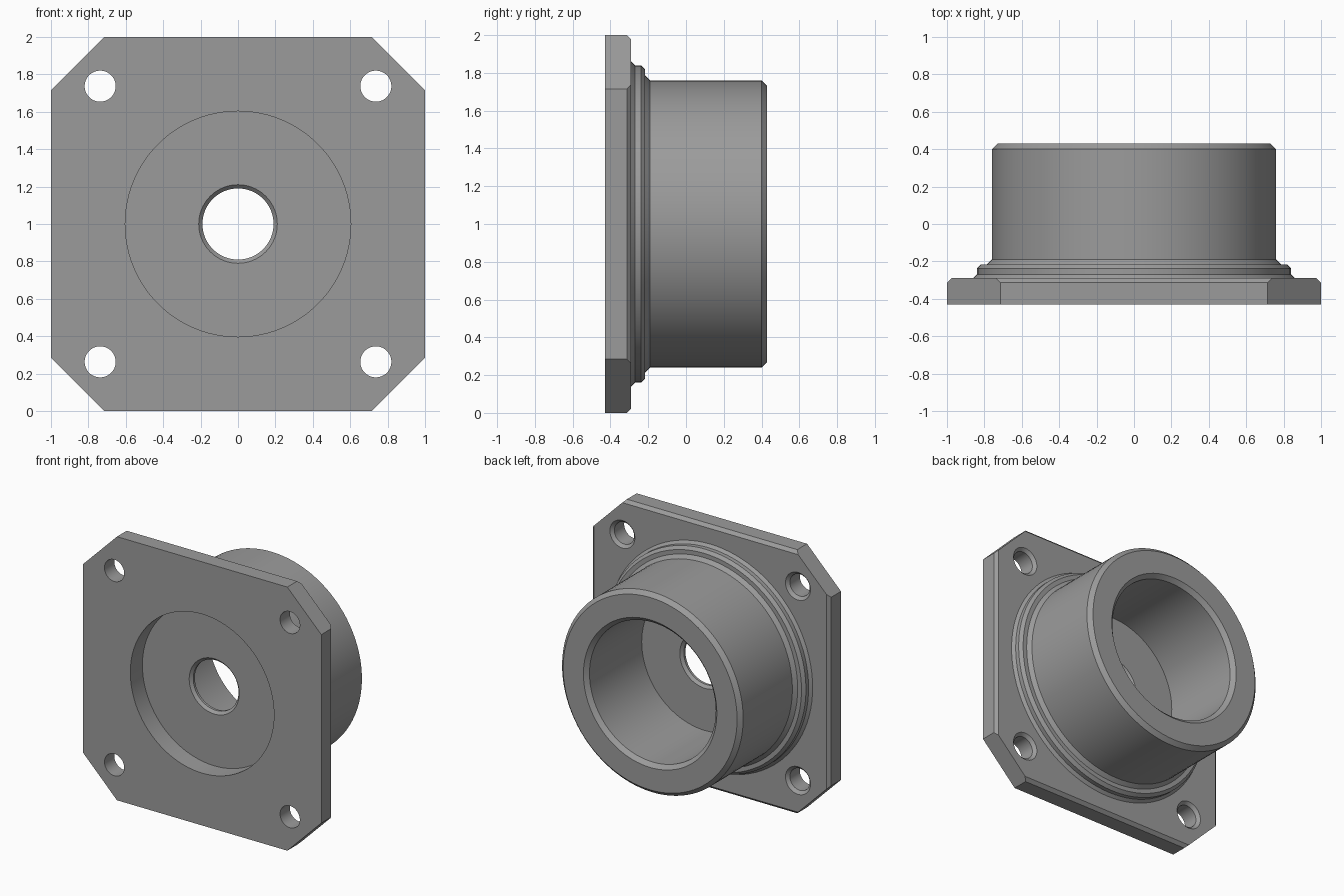
import bpy, bmesh, math
from mathutils import Vector

if "Cube" in bpy.data.objects:
    bpy.data.objects.remove(bpy.data.objects["Cube"])

SEG = 96


def finish(name, bm):
    bmesh.ops.recalc_face_normals(bm, faces=bm.faces)
    mesh = bpy.data.meshes.new(name)
    bm.to_mesh(mesh)
    bm.free()
    obj = bpy.data.objects.new(name, mesh)
    bpy.context.collection.objects.link(obj)
    return obj


def turned(name, profile, x=0.0, z=1.0, seg=SEG):
    """Solid of revolution about the y axis from (radius, y) points."""
    bm = bmesh.new()
    rings = []
    for r, y in profile:
        rings.append([bm.verts.new((x + r * math.cos(2 * math.pi * i / seg), y,
                                    z + r * math.sin(2 * math.pi * i / seg)))
                      for i in range(seg)])
    for a, b in zip(rings, rings[1:]):
        for i in range(seg):
            j = (i + 1) % seg
            bm.faces.new((a[i], a[j], b[j], b[i]))
    bm.faces.new(rings[0])
    bm.faces.new(rings[-1])
    return finish(name, bm)


def combine(obj, other, operation):
    mod = obj.modifiers.new(operation.lower(), 'BOOLEAN')
    mod.operation = operation
    mod.solver = 'EXACT'
    mod.object = other
    bpy.context.view_layer.objects.active = obj
    bpy.ops.object.modifier_apply(modifier=mod.name)
    bpy.data.objects.remove(other)


# Square plate with bevelled back edges, then its corners cut off
bm = bmesh.new()
for h, y in ((1.0, -0.43), (1.0, -0.313), (0.977, -0.29)):
    for sx in (-1, 1):
        for sz in (-1, 1):
            bm.verts.new((sx * h, y, 1 + sz * h))
bmesh.ops.convex_hull(bm, input=bm.verts)
bmesh.ops.dissolve_limit(bm, angle_limit=0.01, verts=bm.verts, edges=bm.edges)
for sx in (-1, 1):
    for sz in (-1, 1):
        bmesh.ops.bisect_plane(bm, geom=bm.verts[:] + bm.edges[:] + bm.faces[:],
                               plane_co=Vector((sx, 0, 1 + sz * 0.715)),
                               plane_no=Vector((sx, 0, sz)), clear_outer=True)
        bmesh.ops.holes_fill(bm, edges=[e for e in bm.edges if e.is_boundary])
flange = finish("mounting_flange", bm)

# Stepped hub
hub = turned("hub", [(0.86, -0.36), (0.86, -0.29), (0.84, -0.27), (0.84, -0.238),
                     (0.818, -0.216), (0.786, -0.216), (0.76, -0.19),
                     (0.76, 0.40), (0.73, 0.43)])
combine(flange, hub, 'UNION')

# Front recess, rear bore and central hole
for name, profile in (
        ("recess", [(0.603, -0.5), (0.603, -0.285)]),
        ("bore", [(0.53, -0.226), (0.53, 0.40), (0.59, 0.46)]),
        ("centre_hole", [(0.22, -0.295), (0.19, -0.265),
                         (0.19, -0.246), (0.22, -0.216)])):
    combine(flange, turned(name, profile), 'DIFFERENCE')

# Countersunk bolt holes
for sx in (-1, 1):
    for sz in (-1, 1):
        cutter = turned("bolt_hole", [(0.083, -0.5), (0.083, -0.312), (0.115, -0.28)],
                        sx * 0.737, 1 + sz * 0.737, 48)
        combine(flange, cutter, 'DIFFERENCE')

# Plain grey metal
grey = bpy.data.materials.new("grey_metal")
grey.diffuse_color = (0.33, 0.33, 0.33, 1)
grey.use_nodes = True
grey.node_tree.nodes["Principled BSDF"].inputs["Base Color"].default_value = grey.diffuse_color
flange.data.materials.clear()
flange.data.materials.append(grey)
for p in flange.data.polygons:
    p.material_index = 0

bpy.ops.object.select_all(action='DESELECT')
flange.select_set(True)
bpy.context.view_layer.objects.active = flange
bpy.ops.object.shade_smooth_by_angle(angle=math.radians(25))
